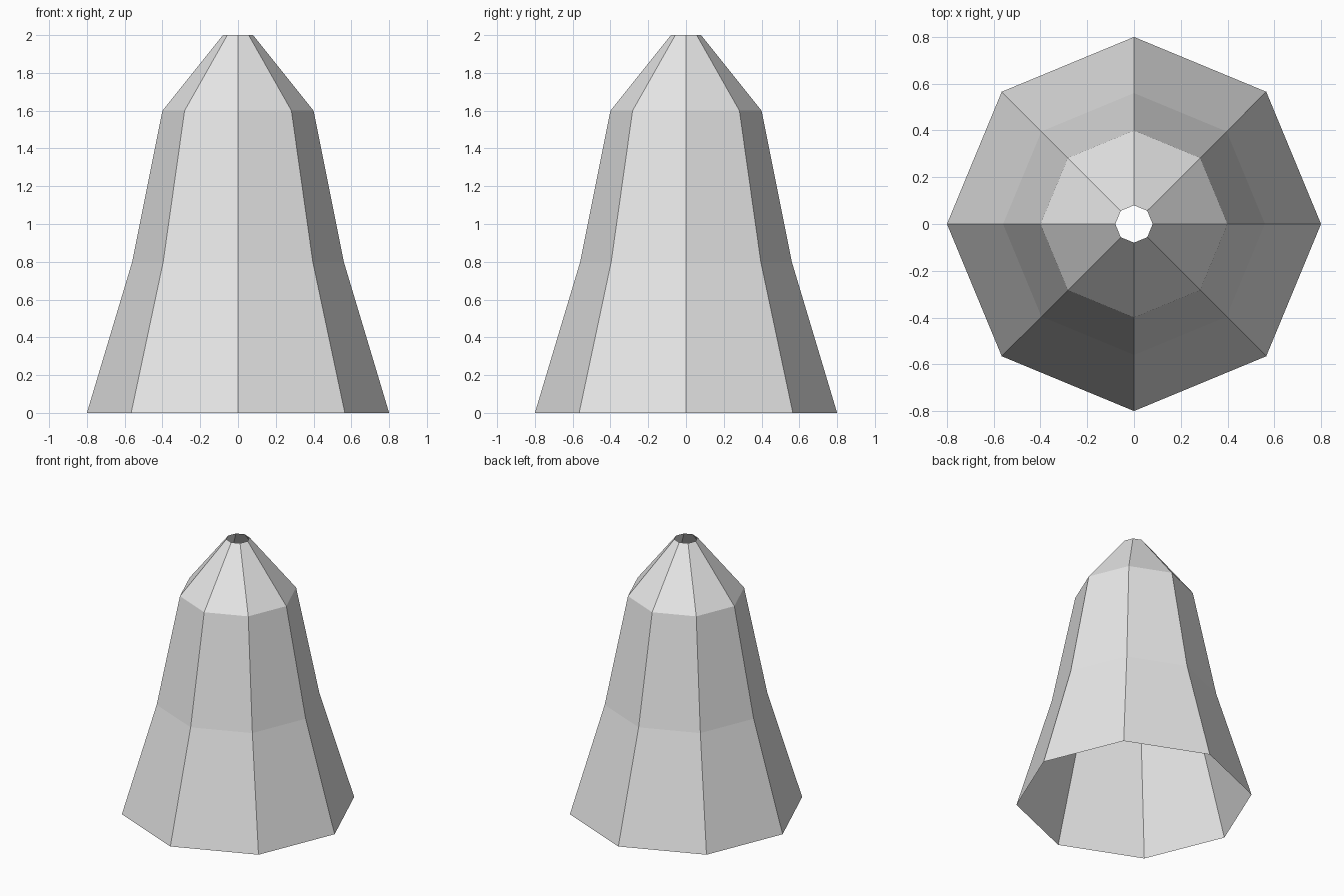
import bpy
import bmesh
from math import cos, sin, tau

cube = bpy.data.objects.get("Cube")
if cube:
    bpy.data.objects.remove(cube, do_unlink=True)

SIDES = 8
PROFILE = [(0.8, 0.0), (0.56, 0.8), (0.4, 1.6), (0.08, 2.0)]  # radius, height

# Plain grey material
grey = bpy.data.materials.new("light_grey")
grey.use_nodes = True
color = (0.8, 0.8, 0.8, 1.0)
grey.diffuse_color = color
for node in grey.node_tree.nodes:
    if node.type == 'BSDF_PRINCIPLED':
        node.inputs["Base Color"].default_value = color

# Hollow tapered shell, open at the base and at the tip
bm = bmesh.new()
rings = [[bm.verts.new((r * cos(tau * i / SIDES), r * sin(tau * i / SIDES), z))
          for i in range(SIDES)] for r, z in PROFILE]
for low, high in zip(rings, rings[1:]):
    for i in range(SIDES):
        j = (i + 1) % SIDES
        bm.faces.new((low[i], low[j], high[j], high[i]))

mesh = bpy.data.meshes.new("tapered_shell")
bm.to_mesh(mesh)
bm.free()
mesh.materials.append(grey)
shell = bpy.data.objects.new("tapered_shell", mesh)
bpy.context.collection.objects.link(shell)
